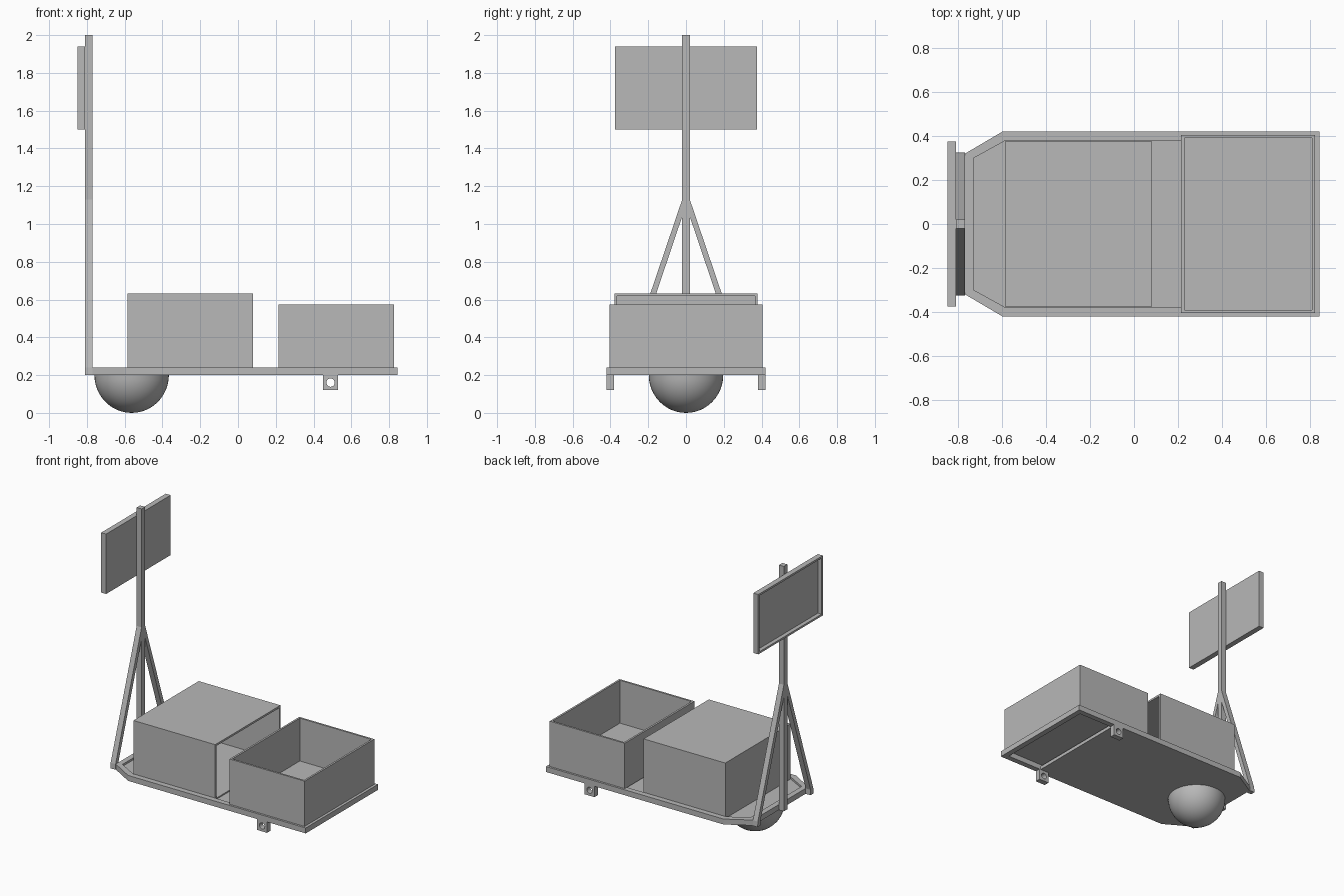
import bpy, bmesh
from mathutils import Vector, Matrix

cube = bpy.data.objects.get("Cube")
if cube:
    bpy.data.objects.remove(cube, do_unlink=True)

GREY = (0.48, 0.48, 0.48, 1)
mat = bpy.data.materials.new("plain grey")
mat.use_nodes = True
mat.diffuse_color = GREY
mat.node_tree.nodes["Principled BSDF"].inputs["Base Color"].default_value = GREY


def finish(name, bm):
    bmesh.ops.recalc_face_normals(bm, faces=bm.faces)
    mesh = bpy.data.meshes.new(name)
    bm.to_mesh(mesh)
    bm.free()
    mesh.materials.append(mat)
    ob = bpy.data.objects.new(name, mesh)
    bpy.context.collection.objects.link(ob)
    return ob


def box(name, lo, hi, opening=None, wall=0.02, depth=0.0):
    """Box between two corners, optionally hollowed from the side facing 'opening'."""
    lo, hi = Vector(lo), Vector(hi)
    bm = bmesh.new()
    bmesh.ops.create_cube(bm, size=1)
    for v in bm.verts:
        v.co = (lo + hi) / 2 + v.co * (hi - lo)
    if opening:
        way = Vector(opening)
        bm.normal_update()
        face = max(bm.faces, key=lambda f: f.normal.dot(way))
        bmesh.ops.inset_region(bm, faces=[face], thickness=wall)
        new = bmesh.ops.extrude_discrete_faces(bm, faces=[face])["faces"]
        bmesh.ops.translate(bm, verts=new[0].verts, vec=-way * depth)
    return finish(name, bm)


def prism(name, points, offset):
    """Extrude a flat outline along offset."""
    bm = bmesh.new()
    face = bm.faces.new([bm.verts.new(p) for p in points])
    new = bmesh.ops.extrude_face_region(bm, geom=[face])["geom"]
    bmesh.ops.translate(bm, vec=offset, verts=[g for g in new if isinstance(g, bmesh.types.BMVert)])
    return finish(name, bm)


def outline(x0, x1, xc, ye, yc):
    """Tray plan: straight at x1, corners cut off at x0."""
    return [(x1, -yc), (x1, yc), (xc, yc), (x0, ye), (x0, -ye), (xc, -yc)]


# Tray rim
bm = bmesh.new()
loops = []
for plan in (outline(-0.77, 0.845, -0.60, 0.32, 0.42), outline(-0.73, 0.805, -0.585, 0.30, 0.38)):
    for z in (0.2, 0.24):
        loops.append([bm.verts.new((x, y, z)) for x, y in plan])
out_lo, out_hi, in_lo, in_hi = loops
for a, b in ((out_lo, out_hi), (out_hi, in_hi), (in_hi, in_lo), (in_lo, out_lo)):
    for i in range(len(a)):
        j = (i + 1) % len(a)
        bm.faces.new((a[i], a[j], b[j], b[i]))
finish("tray_rim", bm)

# Tray floor, stopping short under the open bin
floor = [(x, y, 0.2) for x, y in outline(-0.73, 0.52, -0.585, 0.30, 0.38)]
prism("tray_floor", floor, (0, 0, 0.025))

# Bin open at the top, hood open towards the bin
box("open_bin", (0.215, -0.405, 0.238), (0.825, 0.405, 0.573), (0, 0, 1), 0.02, 0.315)
box("side_hood", (-0.585, -0.379, 0.22), (0.08, 0.379, 0.632), (1, 0, 0), 0.02, 0.645)

# Mast and sign board
box("mast", (-0.81, -0.02, 0.2), (-0.77, 0.02, 2.0))
box("sign_board", (-0.85, -0.375, 1.5), (-0.81, 0.375, 1.94), (-1, 0, 0), 0.02, 0.03)

# Braces and axle brackets on both sides
brace = [(0.325, 0.2), (0.322, 0.24), (0.02, 1.13), (0.02, 1.04), (0.29, 0.24), (0.29, 0.2)]
bm = bmesh.new()
bmesh.ops.create_cone(bm, cap_ends=True, segments=24, radius1=0.022, radius2=0.022, depth=1.2,
                      matrix=Matrix.Translation((0.49, 0, 0.16)) @ Matrix.Rotation(1.5708, 4, "X"))
cutter = finish("hole_cutter", bm)
cutter.hide_render = True
for side, s in (("left", 1), ("right", -1)):
    prism(side + "_brace", [(-0.81, s * y, z) for y, z in brace], (0.04, 0, 0))
    y0, y1 = sorted((s * 0.38, s * 0.42))
    bracket = box(side + "_bracket", (0.45, y0, 0.12), (0.53, y1, 0.2))
    cut = bracket.modifiers.new("hole", "BOOLEAN")
    cut.operation = "DIFFERENCE"
    cut.object = cutter
    cut.solver = "EXACT"
    bpy.context.view_layer.update()
    solid = bpy.data.meshes.new_from_object(
        bracket.evaluated_get(bpy.context.evaluated_depsgraph_get()))
    bracket.modifiers.clear()
    bracket.data = solid
bpy.data.objects.remove(cutter, do_unlink=True)

# Half ball foot under the mast end
bm = bmesh.new()
bmesh.ops.create_uvsphere(bm, u_segments=48, v_segments=24, radius=0.197,
                          matrix=Matrix.Translation((-0.563, 0, 0.2)))
bmesh.ops.bisect_plane(bm, geom=bm.verts[:] + bm.edges[:] + bm.faces[:], plane_co=(0, 0, 0.2),
                       plane_no=(0, 0, 1), clear_outer=True)
bmesh.ops.holes_fill(bm, edges=[e for e in bm.edges if e.is_boundary], sides=0)
for v in bm.verts:
    v.co.z = 0.2 + (v.co.z - 0.2) * 0.2 / 0.197
foot = finish("ball_foot", bm)
bpy.ops.object.select_all(action="DESELECT")
foot.select_set(True)
bpy.context.view_layer.objects.active = foot
bpy.ops.object.shade_smooth_by_angle()
